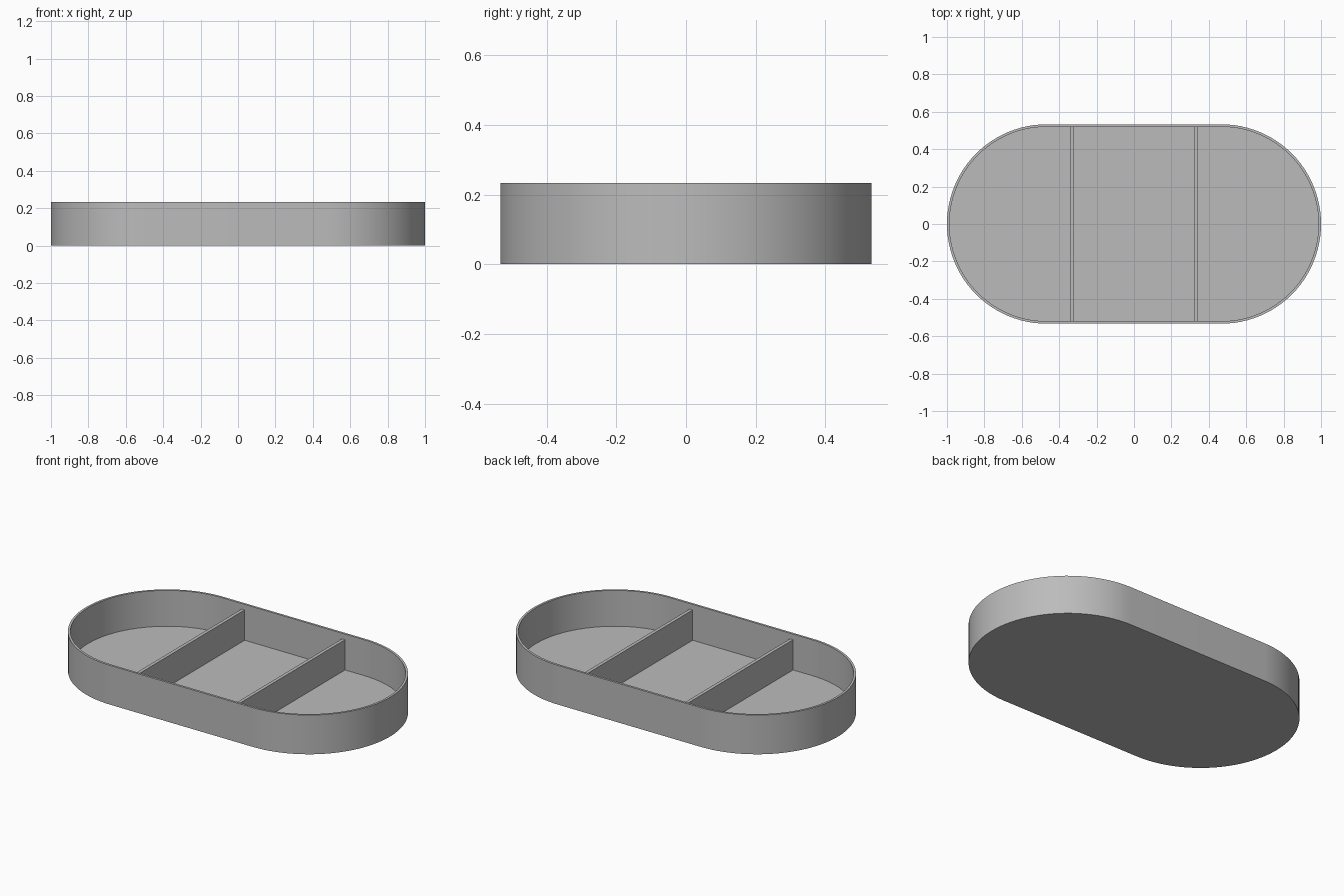
import bpy, bmesh, math

cube = bpy.data.objects.get("Cube")
if cube:
    bpy.data.objects.remove(cube, do_unlink=True)

HEIGHT, RADIUS, OFFSET = 0.233, 0.533, 0.467
WALL, FLOOR = 0.0133, 0.02
DIVIDER_X, DIVIDER_T, DIVIDER_TOP = 0.33, 0.02, 0.2
SEGMENTS = 48

grey = bpy.data.materials.new("plain grey")
grey.use_nodes = True
grey.diffuse_color = (0.5, 0.5, 0.5, 1)
grey.node_tree.nodes["Principled BSDF"].inputs["Base Color"].default_value = (0.5, 0.5, 0.5, 1)


def finish(bm, name):
    bmesh.ops.recalc_face_normals(bm, faces=bm.faces)
    mesh = bpy.data.meshes.new(name)
    bm.to_mesh(mesh)
    bm.free()
    mesh.materials.append(grey)
    obj = bpy.data.objects.new(name, mesh)
    bpy.context.collection.objects.link(obj)
    return obj


def stadium(bm, radius, z):
    """Ring of vertices: two half circles joined by straight sides."""
    ring = []
    for side, start in ((1, -math.pi / 2), (-1, math.pi / 2)):
        for i in range(SEGMENTS + 1):
            a = start + math.pi * i / SEGMENTS
            ring.append(bm.verts.new((side * OFFSET + radius * math.cos(a),
                                      radius * math.sin(a), z)))
    return ring


# Tray shell: underside, outer wall, rim, inner wall, floor
bm = bmesh.new()
inner = RADIUS - WALL
rings = [stadium(bm, r, z) for r, z in
         ((RADIUS, 0), (RADIUS, HEIGHT), (inner, HEIGHT), (inner, FLOOR))]
for low, high in zip(rings, rings[1:]):
    for i in range(len(low)):
        j = (i + 1) % len(low)
        bm.faces.new((low[i], low[j], high[j], high[i]))
bm.faces.new(rings[0])
bm.faces.new(rings[-1])
tray = finish(bm, "tray_shell")
bpy.ops.object.select_all(action="DESELECT")
tray.select_set(True)
bpy.context.view_layer.objects.active = tray
bpy.ops.object.shade_smooth_by_angle(angle=math.radians(30))

# Two cross dividers, slightly lower than the rim
for side, name in ((1, "left_divider"), (-1, "right_divider")):
    bm = bmesh.new()
    bmesh.ops.create_cube(bm, size=1)
    depth = DIVIDER_TOP - FLOOR / 2
    bmesh.ops.scale(bm, vec=(DIVIDER_T, 2 * inner + WALL, depth), verts=bm.verts)
    bmesh.ops.translate(bm, vec=(side * DIVIDER_X, 0, DIVIDER_TOP - depth / 2), verts=bm.verts)
    finish(bm, name)
